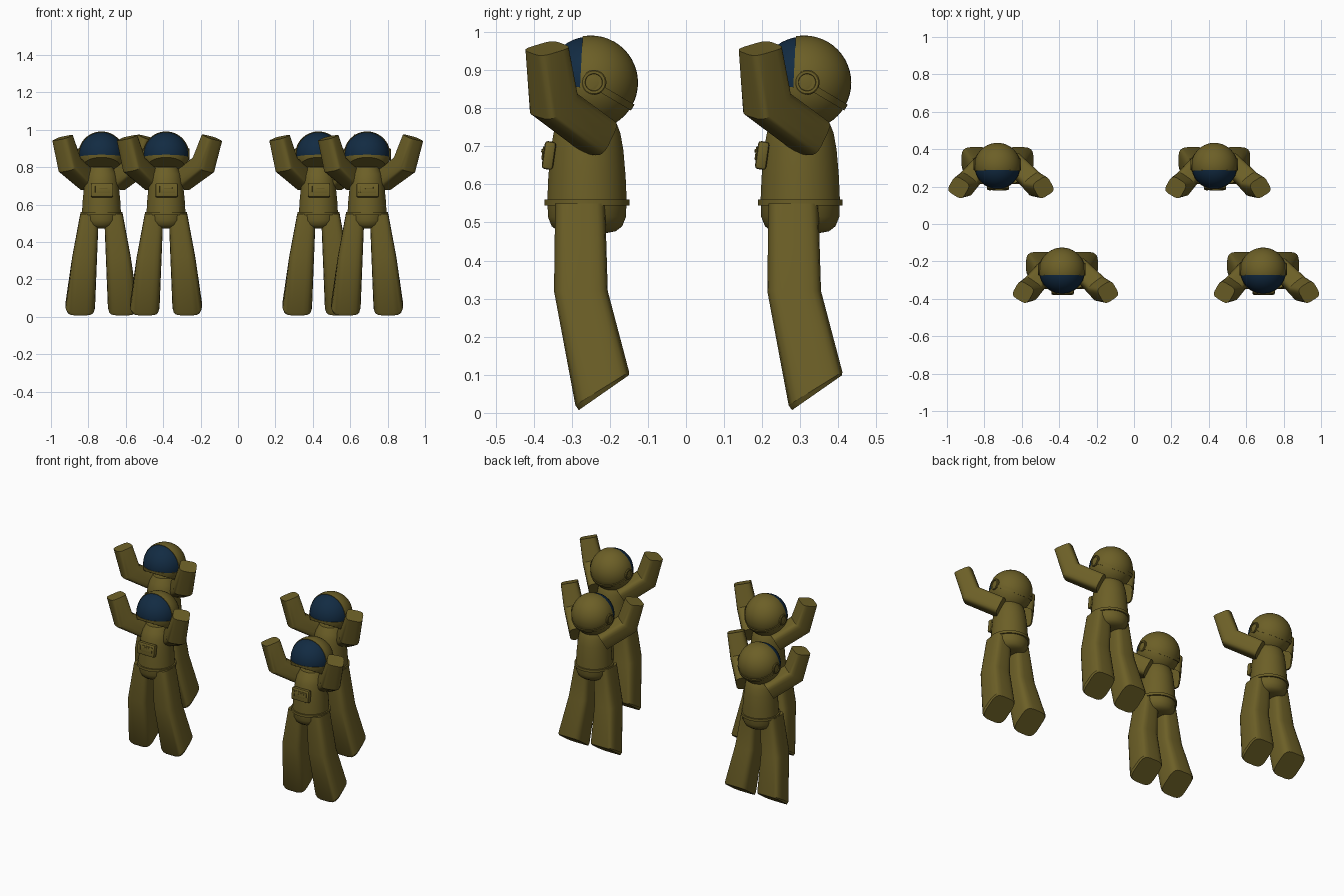
import bpy, bmesh, math
from mathutils import Vector, Matrix

if "Cube" in bpy.data.objects:
    bpy.data.objects.remove(bpy.data.objects["Cube"])


def material(name, rgb):
    m = bpy.data.materials.new(name)
    m.diffuse_color = (*rgb, 1)
    m.use_nodes = True
    m.node_tree.nodes["Principled BSDF"].inputs["Base Color"].default_value = m.diffuse_color
    return m


OLIVE = material("olive_suit", (0.150, 0.115, 0.020))
BLUE = material("dark_blue_visor", (0.006, 0.024, 0.055))

# Standing spots of the four identical figures
SPOTS = [(-0.385, -0.25), (0.69, -0.25), (-0.73, 0.31), (0.43, 0.31)]


def finish(bm, name, mat=OLIVE, angle=40):
    """Turn a bmesh into a smooth part, repeated once per figure."""
    bmesh.ops.recalc_face_normals(bm, faces=bm.faces)
    mesh = bpy.data.meshes.new(name)
    bm.to_mesh(mesh)
    bm.free()
    mesh.materials.append(mat)
    first = None
    for x, y in SPOTS:
        ob = bpy.data.objects.new(name, mesh)
        ob.location = (x, y, 0)
        bpy.context.collection.objects.link(ob)
        first = first or ob
    bpy.ops.object.select_all(action='DESELECT')
    first.select_set(True)
    bpy.context.view_layer.objects.active = first
    bpy.ops.object.shade_smooth_by_angle(angle=math.radians(angle))


def loft(rings, n=24, power=1.0):
    """Skin closed rings (centre, u, v); a power under 1 squares the section."""
    bm = bmesh.new()
    loops = []
    for c, u, v in rings:
        loop = []
        for i in range(n):
            a = 2 * math.pi * (i + 0.5) / n
            cu = math.copysign(abs(math.cos(a)) ** power, math.cos(a))
            cv = math.copysign(abs(math.sin(a)) ** power, math.sin(a))
            loop.append(bm.verts.new(Vector(c) + Vector(u) * cu + Vector(v) * cv))
        loops.append(loop)
    for a, b in zip(loops, loops[1:]):
        for i in range(n):
            j = (i + 1) % n
            bm.faces.new((a[i], a[j], b[j], b[i]))
    bm.faces.new(loops[0])
    bm.faces.new(loops[-1])
    return bm


def box(bm, centre, size, rot, bevel):
    """Add a bevelled box."""
    tmp = bmesh.new()
    bmesh.ops.create_cube(tmp, size=1, matrix=Matrix.Diagonal((*size, 1)))
    bmesh.ops.bevel(tmp, geom=tmp.edges[:], offset=bevel, segments=2, affect='EDGES', profile=0.5)
    tmp.transform(Matrix.Translation(centre) @ rot)
    mesh = bpy.data.meshes.new("tmp")
    tmp.to_mesh(mesh)
    tmp.free()
    bm.from_mesh(mesh)
    bpy.data.meshes.remove(mesh)


def bisect(bm, co, no, clear=False):
    return bmesh.ops.bisect_plane(bm, geom=bm.verts[:] + bm.edges[:] + bm.faces[:],
                                  plane_co=co, plane_no=no, clear_outer=clear)


# Torso, pelvis and belt
def body(profile):
    return loft([((0, -0.01, z), (rx, 0, 0), (0, ry, 0)) for z, rx, ry in profile], 32)


finish(body([(0.55, 0.105, 0.105), (0.62, 0.101, 0.102), (0.69, 0.094, 0.096),
             (0.735, 0.088, 0.088), (0.765, 0.08, 0.076), (0.80, 0.06, 0.055)]), "torso")
finish(body([(0.55, 0.104, 0.104), (0.515, 0.102, 0.103), (0.49, 0.09, 0.093),
             (0.477, 0.072, 0.076), (0.472, 0.045, 0.05)]), "pelvis", angle=60)
finish(body([(0.544, 0.113, 0.112), (0.560, 0.113, 0.112)]), "belt")

# Legs with slanted soles
for s, side in ((1, "right"), (-1, "left")):
    finish(loft([((s * 0.064, -0.028, 0.55), (0.050, 0, 0), (0, 0.066, 0)),
                 ((s * 0.090, -0.026, 0.32), (0.067, 0, 0), (0, 0.071, 0)),
                 ((s * 0.113, 0.030, 0.064), (0.079, 0, 0), (0, 0.071, 0.044)),
                 ((s * 0.112, 0.034, 0.053), (0.074, 0, 0), (0, 0.066, 0.046))],
                20, 0.5), side + "_leg", angle=28)

# Raised arms, bent at the elbow
ARMS = {"right": (1, (0.085, 0.020, 0.725), (0.200, -0.097, 0.812), (0.246, -0.115, 0.957)),
        "left": (-1, (-0.070, 0.020, 0.725), (-0.170, -0.097, 0.812), (-0.208, -0.115, 0.957))}
for side, (s, *pts) in ARMS.items():
    p = [Vector(q) for q in pts]
    d1, d2 = (p[1] - p[0]).normalized(), (p[2] - p[1]).normalized()
    rings = []
    for c, t, h in ((p[0], d1, 0.053), (p[1], (d1 + d2).normalized(), 0.058), (p[2], d2, 0.049)):
        u = Vector((0.87 * s, 0.49, 0))
        u = (u - t * u.dot(t)).normalized()
        rings.append((c, u * h, t.cross(u) * h))
    finish(loft(rings, 20, 0.5), side + "_arm", angle=28)

# Helmet shell with face opening and cut-away chin
HEAD = Vector((0, 0, 0.867))
TOP_CUT, TOP_N = Vector((0, -0.026, 0.90)), Vector((0, -1, 0.05)).normalized()
LOW_CUT, LOW_N = Vector((0, -0.12, 0.866)), Vector((0, 0.12, 1)).normalized()


def sphere(r):
    bm = bmesh.new()
    bmesh.ops.create_uvsphere(bm, u_segments=40, v_segments=24, radius=r,
                              matrix=Matrix.Translation(HEAD))
    return bm


bm = sphere(0.124)
cut = bisect(bm, HEAD + Vector((0, -0.037, -0.064)), Vector((0, -0.5, -0.866)), True)
bmesh.ops.holes_fill(bm, edges=[e for e in bm.edges if e.is_boundary])
bisect(bm, TOP_CUT, TOP_N)
bisect(bm, LOW_CUT, LOW_N)
gone = [f for f in bm.faces
        if (f.calc_center_median() - TOP_CUT).dot(TOP_N) > 0
        and (f.calc_center_median() - LOW_CUT).dot(LOW_N) > 0]
bmesh.ops.delete(bm, geom=gone, context='FACES')
# short inward lip round the opening
edges = [e for e in bm.edges if e.is_boundary]
lip = bmesh.ops.extrude_edge_only(bm, edges=edges)["geom"]
for v in lip:
    if isinstance(v, bmesh.types.BMVert):
        v.co = HEAD + (v.co - HEAD) * 0.92
finish(bm, "helmet")

# Visor, set just inside the shell
bm = sphere(0.1215)
bisect(bm, TOP_CUT, -TOP_N, True)
bisect(bm, LOW_CUT, -LOW_N, True)
finish(bm, "visor", BLUE)

# Round ear caps and the strap joining them behind the head
for s, side in ((1, "right"), (-1, "left")):
    finish(loft([((s * x, 0.008, 0.868), (0, r, 0), (0, 0, r)) for x, r in
                 ((0.10, 0.033), (0.124, 0.033), (0.127, 0.030), (0.127, 0.023),
                  (0.122, 0.022), (0.122, 0.004))], 24), side + "_ear_cap")
bm = bmesh.new()
down = Vector((0, 0.86, -0.51))
normal = Vector((0, 0.51, 0.86))
prev = None
for i in range(25):
    a = math.pi * (0.09 + 0.82 * i / 24)
    out = Vector((1, 0, 0)) * math.cos(a) + down * math.sin(a)
    ring = [bm.verts.new(HEAD + out * r + normal * h)
            for r, h in ((0.118, -0.009), (0.128, -0.009), (0.128, 0.009), (0.118, 0.009))]
    if prev:
        for k in range(4):
            bm.faces.new((prev[k], prev[(k + 1) % 4], ring[(k + 1) % 4], ring[k]))
    else:
        bm.faces.new(ring)
    prev = ring
bm.faces.new(prev)
finish(bm, "helmet_strap")

# Chest control box with raised panel and switches
tilt = Matrix.Rotation(math.radians(-8), 4, 'X')
centre = Vector((0.003, -0.110, 0.676))
bm = bmesh.new()
for off, size, bev in (((0, 0, 0), (0.12, 0.030, 0.074), 0.008),
                       ((0.008, -0.015, 0.004), (0.075, 0.007, 0.036), 0.002),
                       ((-0.042, -0.015, 0.004), (0.012, 0.007, 0.036), 0.002),
                       ((0.008, -0.018, 0.010), (0.045, 0.007, 0.010), 0.002)):
    box(bm, centre + tilt.to_3x3() @ Vector(off), size, tilt, bev)
finish(bm, "chest_box")
